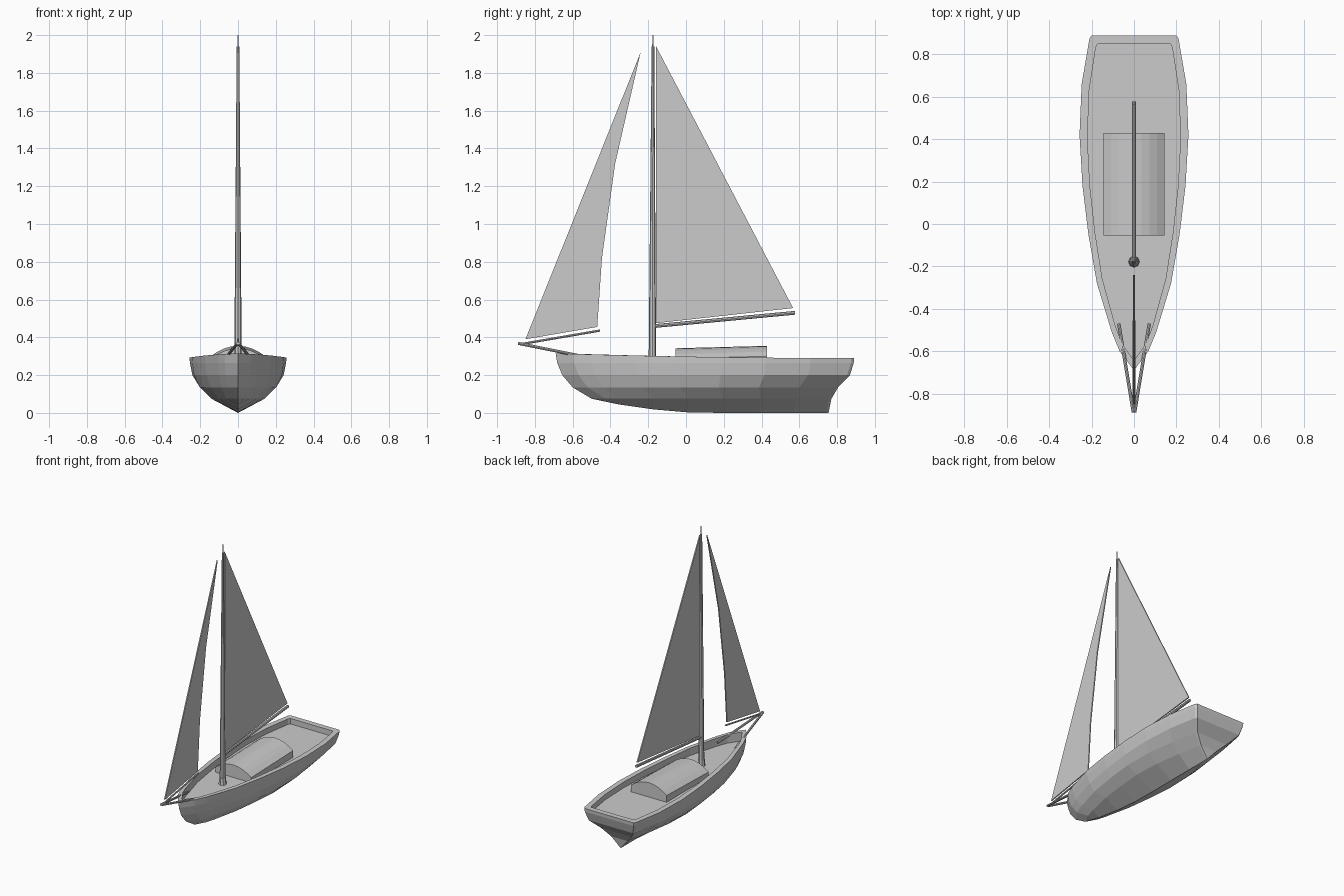
import bpy, bmesh, math
from mathutils import Vector

if "Cube" in bpy.data.objects:
    bpy.data.objects.remove(bpy.data.objects["Cube"])


def make_object(name, bm):
    bmesh.ops.remove_doubles(bm, verts=bm.verts, dist=0.0005)
    bmesh.ops.recalc_face_normals(bm, faces=bm.faces)
    mesh = bpy.data.meshes.new(name)
    bm.to_mesh(mesh)
    bm.free()
    obj = bpy.data.objects.new(name, mesh)
    bpy.context.collection.objects.link(obj)
    return obj


def spar(name, a, b, r1, r2, sides=8):
    """Tapered round pole between two points."""
    a, b = Vector(a), Vector(b)
    bm = bmesh.new()
    bmesh.ops.create_cone(bm, cap_ends=True, segments=sides, radius1=r1, radius2=r2,
                          depth=(b - a).length)
    rot = (b - a).to_track_quat('Z', 'Y').to_matrix()
    for v in bm.verts:
        v.co = rot @ v.co + (a + b) / 2
    return make_object(name, bm)


def prism(name, ring_a, ring_b):
    """Closed solid between two matching outlines."""
    bm = bmesh.new()
    a = [bm.verts.new(p) for p in ring_a]
    b = [bm.verts.new(p) for p in ring_b]
    bm.faces.new(a)
    bm.faces.new(b[::-1])
    n = len(a)
    for i in range(n):
        bm.faces.new((a[i], a[(i + 1) % n], b[(i + 1) % n], b[i]))
    return make_object(name, bm)


def sail(name, outline, t=0.004):
    return prism(name, [(-t, y, z) for y, z in outline], [(t, y, z) for y, z in outline])


# Hull: deck outline (y, half width) lofted down through the waterlines
BOW, STERN, DECK = -0.69, 0.89, 0.25
plan = [(-0.69, 0), (-0.60, .068), (-0.51, .105), (-0.28, .175), (-0.05, .215),
        (0.18, .243), (0.42, .257), (0.66, .247), (0.875, .21), (0.89, .20)]
# waterlines: z, bow y, stern y, width factor amidships, width factor at stern
waterlines = [(.075, -0.50, 0.77, .58, .33), (.135, -0.60, 0.805, .83, .62),
              (.20, -0.655, 0.868, .955, .90), (.265, -0.682, 0.888, .995, .98)]
keel = [(-0.50, .075), (-0.31, .035), (-0.06, .005), (0.10, 0), (0.755, 0)]


def keel_z(y):
    for (y0, z0), (y1, z1) in zip(keel, keel[1:]):
        if y <= y1:
            return z0 + (z1 - z0) * (y - y0) / (y1 - y0)
    return 0


def column(y, w):
    t = (y - BOW) / (STERN - BOW)
    ky = -0.50 + 1.255 * t
    pts = [(0, ky, keel_z(ky))]
    for z, y0, y1, mid, aft in waterlines:
        s = max(0, (t - 0.6) / 0.4)
        pts.append((w * (mid + (aft - mid) * s), y0 + (y1 - y0) * t, z))
    sheer = 0.29 + 0.025 * (1 - t) ** 2
    iy = -0.645 + 1.495 * t
    return pts + [(w, y, sheer), (w * .855, iy, sheer), (w * .855, iy, DECK), (0, iy, DECK)]


cols = [column(y, w) for y, w in plan]
cols.append([(0, y, z) for x, y, z in cols[-1]])   # transom centre line
bm = bmesh.new()
grid = [[bm.verts.new(p) for p in c] for c in cols]
for c0, c1 in zip(grid, grid[1:]):
    for i in range(len(c0) - 1):
        bm.faces.new((c0[i], c1[i], c1[i + 1], c0[i + 1]))
bmesh.ops.dissolve_degenerate(bm, dist=0.0005, edges=bm.edges)
hull = make_object("hull", bm)
mirror = hull.modifiers.new("mirror", 'MIRROR')
mirror.merge_threshold = 0.001

# Cabin with an arched roof that rises slightly aft


def cabin_ring(y, top):
    arch = [(-0.145 + 0.29 * i / 8) for i in range(9)]
    roof = [(x, y, top - 0.055 * (x / 0.145) ** 2) for x in arch]
    return [(-0.145, y, DECK - 0.005)] + roof + [(0.145, y, DECK - 0.005)]


prism("cabin", cabin_ring(-0.055, 0.342), cabin_ring(0.43, 0.355))

# Mast with foot and thin tip
spar("mast", (0, -0.178, DECK), (0, -0.175, 1.94), 0.020, 0.007)
spar("mast_foot", (0, -0.178, DECK - 0.005), (0, -0.178, 0.30), 0.027, 0.022)
spar("mast_tip", (0, -0.175, 1.93), (0, -0.175, 2.0), 0.004, 0.003)

# Booms and the two-legged bowsprit
spar("main_boom", (0, -0.165, 0.46), (0, 0.577, 0.53), 0.010, 0.010)
spar("jib_boom", (0, -0.87, 0.365), (0, -0.455, 0.436), 0.006, 0.006)
for side, label in ((-1, "left"), (1, "right")):
    spar("bowsprit_" + label, (side * 0.003, -0.888, 0.368), (side * 0.072, -0.47, 0.284),
         0.008, 0.008)

# Sails
sail("main_sail", [(-0.158, 1.94), (-0.158, 0.475), (0.567, 0.555)])
sail("jib_sail", [(-0.24, 1.91), (-0.85, 0.39), (-0.47, 0.455), (-0.445, 0.82), (-0.375, 1.32)])
